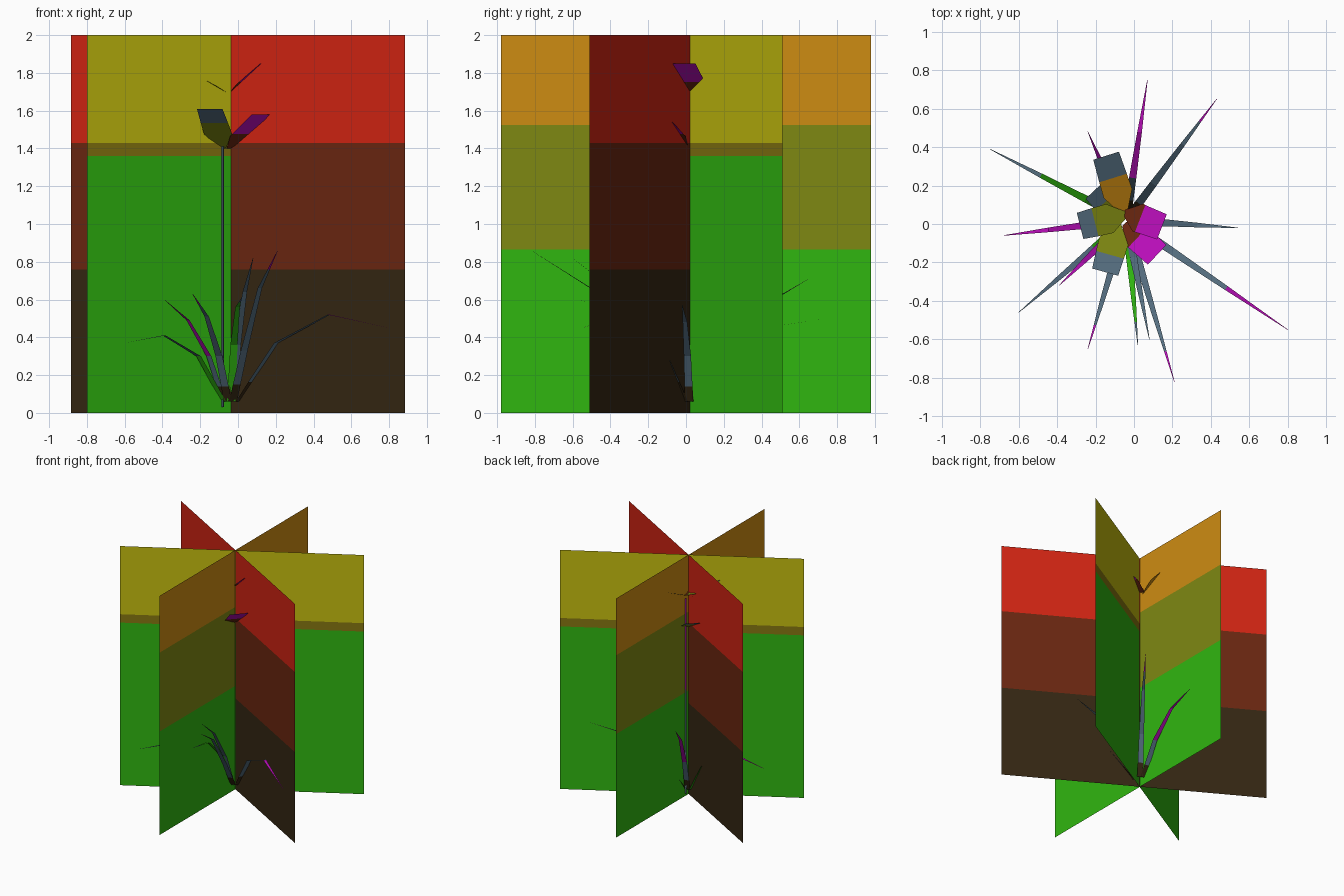
import bpy
from math import cos, sin, radians
from mathutils import Vector

if "Cube" in bpy.data.objects:
    bpy.data.objects.remove(bpy.data.objects["Cube"])


def srgb(r, g, b):
    return [((c / 255 + 0.055) / 1.055) ** 2.4 for c in (r, g, b)] + [1]


COLOURS = {
    "yellow": (197, 190, 14), "orange": (206, 140, 18), "red": (208, 36, 18),
    "green": (48, 182, 16), "olive": (126, 136, 18), "mustard": (134, 118, 16),
    "dark_red": (106, 38, 16), "dark_brown": (52, 38, 18),
    "blue_grey": (85, 110, 128), "magenta": (188, 14, 188),
}
MATS = {}
for n, c in COLOURS.items():
    MATS[n] = bpy.data.materials.new(n)
    MATS[n].diffuse_color = srgb(*c)


def ribbon(name, rows, colours):
    """Strip of quads between successive (left, right) rows, one colour each."""
    verts = [p for row in rows for p in row]
    faces = [(2 * i, 2 * i + 1, 2 * i + 3, 2 * i + 2) for i in range(len(rows) - 1)]
    me = bpy.data.meshes.new(name)
    me.from_pydata([tuple(v) for v in verts], [], faces)
    used = list(dict.fromkeys(colours))
    for c in used:
        me.materials.append(MATS[c])
    for poly, c in zip(me.polygons, colours):
        poly.material_index = used.index(c)
    ob = bpy.data.objects.new(name, me)
    bpy.context.collection.objects.link(ob)
    return ob


# Three crossed upright panels, banded by height
def panel(name, a, b, levels, colours):
    ribbon(name, [((*a, z), (*b, z)) for z in levels], colours)


panel("red_panel", (0.885, -0.51), (-0.885, 0.51), (0, 0.76, 1.43, 2),
      ("dark_brown", "dark_red", "red"))
panel("yellow_panel", (-0.80, -0.42), (0.81, 0.51), (0, 1.36, 1.43, 2),
      ("green", "mustard", "yellow"))
panel("orange_panel", (-0.04, 0.98), (-0.04, -0.98), (0, 0.865, 1.525, 2),
      ("green", "olive", "orange"))


# Thin three-sided stems, one for each flower tier
def stem(name, x, y, top, upper):
    ring = [(x + 0.008 * cos(radians(a)), y + 0.008 * sin(radians(a))) for a in (30, 150, 270)]
    for i in range(3):
        a, b = ring[i], ring[(i + 1) % 3]
        ribbon(f"{name}_side_{i + 1}", [((*a, z), (*b, z)) for z in (0.03, 0.9, top)],
               ("blue_grey", upper))


stem("front_stem", -0.08, -0.015, 1.41, "blue_grey")
stem("back_stem", -0.055, 0.08, 1.66, "magenta")

# Arching blades: tip x, tip y, heights of three upper points, segment colours
KEY = {"k": "dark_brown", "g": "green", "b": "blue_grey", "m": "magenta"}
BLADES = [
    (0.80, -0.55, 0.37, 0.52, 0.45, "kbbmm"),
    (0.21, -0.82, 0.33, 0.66, 0.86, "kbbbm"),
    (0.08, -0.60, 0.36, 0.64, 0.82, "kbbbb"),
    (0.02, -0.63, 0.36, 0.56, 0.61, "ggggb"),
    (-0.24, -0.65, 0.30, 0.51, 0.63, "kbbbm"),
    (-0.39, -0.32, 0.30, 0.49, 0.60, "kbmmm"),
    (-0.60, -0.46, 0.30, 0.41, 0.37, "ggbbb"),
    (-0.68, -0.06, 0.30, 0.41, 0.35, "kbmmm"),
    (-0.75, 0.39, 0.33, 0.50, 0.50, "gggbb"),
    (-0.24, 0.48, 0.34, 0.60, 0.75, "kbmmm"),
    (0.07, 0.75, 0.30, 0.46, 0.50, "kbmmm"),
    (0.43, 0.65, 0.33, 0.57, 0.71, "kbbbm"),
    (0.54, -0.02, 0.30, 0.48, 0.57, "kbbbb"),
]
CENTRE = Vector((-0.04, 0.02, 0))
for i, (tx, ty, z1, z2, z3, code) in enumerate(BLADES):
    tip = Vector((tx, ty, 0))
    d = (tip - CENTRE).normalized()
    side = Vector((-d.y, d.x, 0))
    start = CENTRE + d * 0.05
    rows = []
    for t, z, w in ((0, 0.06, 0.045), (0.08, 0.06 + (z1 - 0.06) * 0.33, 0.042),
                    (0.25, z1, 0.038), (0.6, z2, 0.024),
                    (0.8, (z2 + z3) / 2, 0.013), (1, z3, 0.002)):
        p = start.lerp(tip, t) + Vector((0, 0, z))
        rows.append((p - side * w / 2, p + side * w / 2))
    ribbon(f"blade_{i + 1}", rows, [KEY[c] for c in code])

# Petals in two tiers: inner point, outer edge midpoint, colour split, colours
PETALS = [
    ((-0.05, 0.06, 1.68), (0.145, -0.015, 1.85), 0.42, "dark_red", "magenta"),
    ((-0.04, 0.05, 1.68), (-0.28, -0.01, 1.81), 0.68, "olive", "blue_grey"),
    ((-0.05, 0.05, 1.67), (-0.145, 0.355, 1.83), 0.62, "orange", "blue_grey"),
    ((-0.05, 0.00, 1.40), (0.12, -0.16, 1.58), 0.42, "dark_red", "magenta"),
    ((-0.08, 0.00, 1.40), (-0.15, -0.25, 1.61), 0.64, "olive", "blue_grey"),
    ((-0.06, 0.03, 1.41), (-0.20, 0.18, 1.53), 0.60, "olive", "blue_grey"),
]
for i, (a, b, split, base, tipc) in enumerate(PETALS):
    a, b = Vector(a), Vector(b)
    d = b - a
    side = Vector((-d.y, d.x, 0)).normalized()
    rows = []
    for t, w in ((0, 0.03), (0.36, 0.155), (split, 0.15), (1, 0.14)):
        p = a.lerp(b, t)
        rows.append((p - side * w / 2, p + side * w / 2))
    ribbon(f"petal_{i + 1}", rows, (base, base, tipc))

for m in bpy.data.materials:
    if m.users and not m.is_grease_pencil:
        m.use_nodes = True
        m.node_tree.nodes["Principled BSDF"].inputs["Base Color"].default_value = m.diffuse_color
